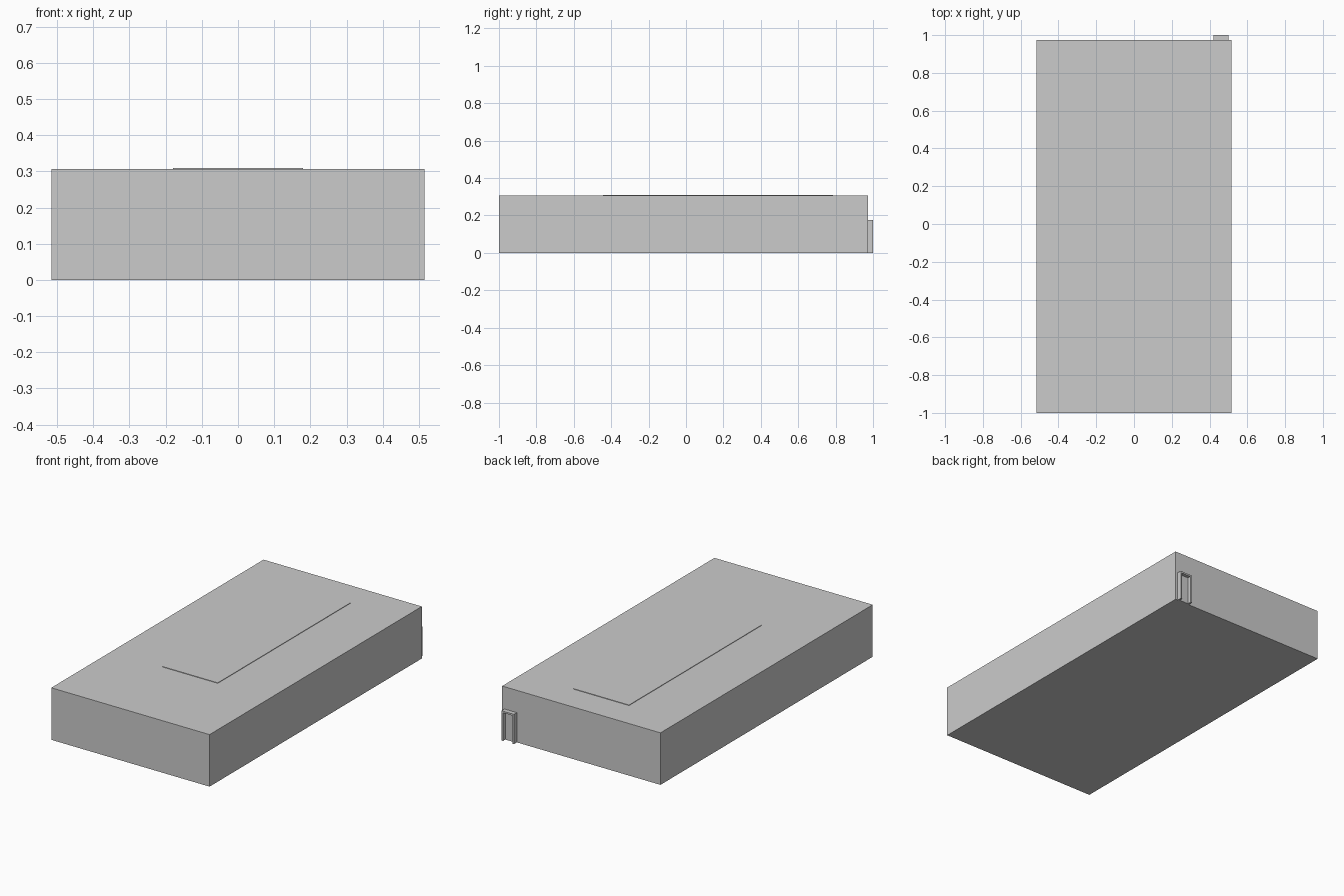
import bpy

if "Cube" in bpy.data.objects:
    bpy.data.objects.remove(bpy.data.objects["Cube"])


def box(name, x0, x1, y0, y1, z0, z1):
    bpy.ops.mesh.primitive_cube_add(
        size=1, location=((x0 + x1) / 2, (y0 + y1) / 2, (z0 + z1) / 2))
    ob = bpy.context.object
    ob.name = name
    ob.scale = (x1 - x0, y1 - y0, z1 - z0)
    bpy.ops.object.transform_apply(location=False, rotation=False, scale=True)
    return ob


HALF_W, BACK, ROOF = 0.515, 0.973, 0.306

# Main hall and thin raised roof panel
box("building_body", -HALF_W, HALF_W, -1, BACK, 0, ROOF)
box("roof_panel", -0.18, 0.18, -0.445, 0.787, ROOF - 0.01, ROOF + 0.003)

# Back door: two jambs, a lintel and a recessed leaf
L, R, TOP, T = 0.42, 0.50, 0.175, 0.01
for side, x in (("left", L), ("right", R - T)):
    box("door_jamb_" + side, x, x + T, BACK - 0.005, 1, 0, TOP - T)
box("door_lintel", L, R, BACK - 0.005, 1, TOP - T, TOP)
box("door_leaf", L + T, R - T, BACK - 0.005, BACK + 0.006, 0, TOP - T)
